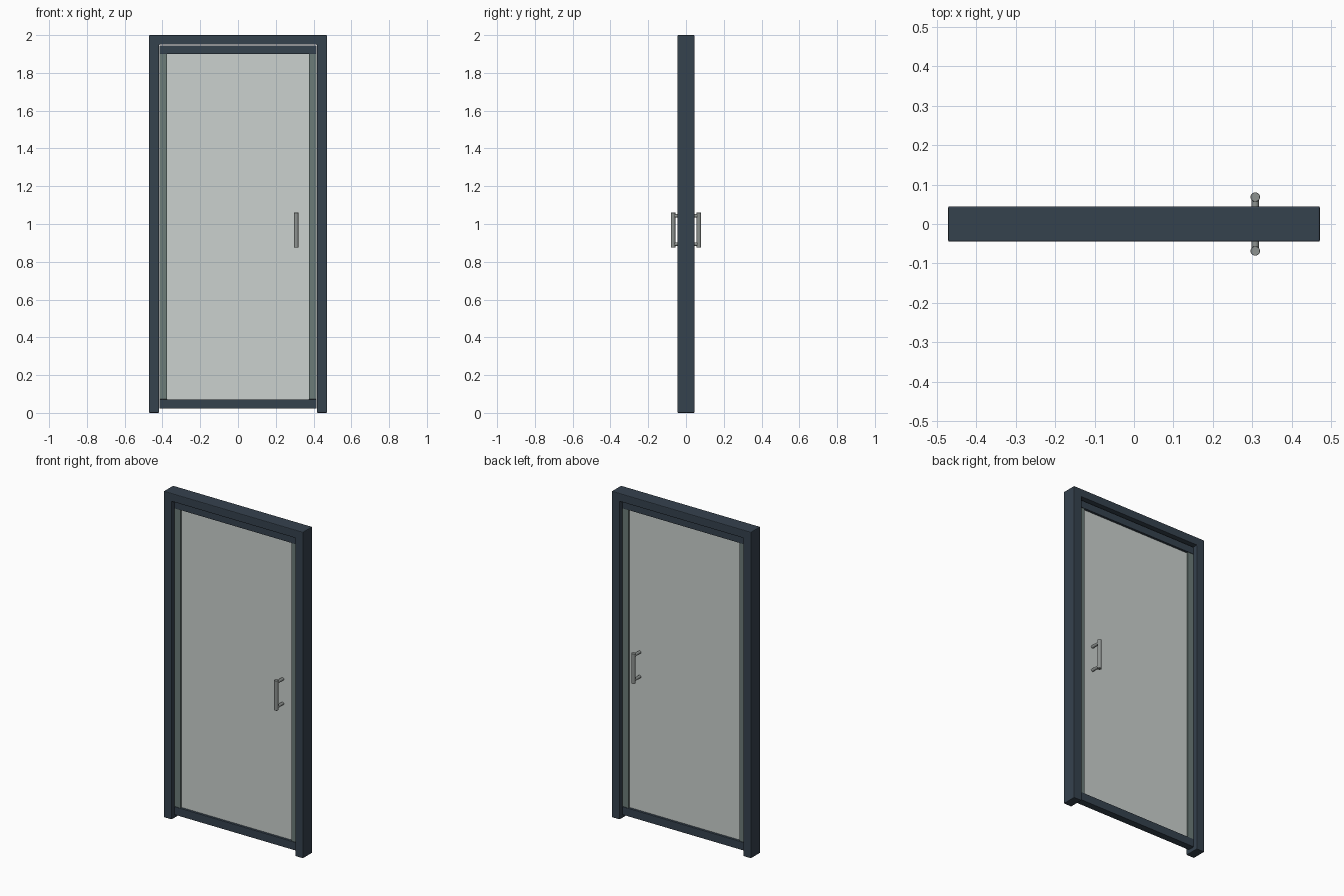
import bpy, bmesh, math

if "Cube" in bpy.data.objects:
    bpy.data.objects.remove(bpy.data.objects["Cube"])


def material(name, rgba):
    m = bpy.data.materials.new(name)
    m.diffuse_color = rgba
    m.use_nodes = True
    m.node_tree.nodes["Principled BSDF"].inputs["Base Color"].default_value = m.diffuse_color
    return m


DARK = material("dark_paint", (0.036, 0.054, 0.076, 1))
SEAL = material("grey_green_stile", (0.15, 0.20, 0.19, 1))
GLASS = material("pale_glass", (0.60, 0.64, 0.62, 0.5))
METAL = material("brushed_metal", (0.27, 0.29, 0.28, 1))


def finish(obj, mat, bevel=0.0):
    obj.data.materials.append(mat)
    if bevel:
        mod = obj.modifiers.new("edge_bevel", 'BEVEL')
        mod.width = bevel
        mod.segments = 2
        mod.limit_method = 'ANGLE'
    return obj


def prism(name, outline, y0, y1, mat, bevel=0.0):
    """Extrude an x-z outline between two y positions."""
    bm = bmesh.new()
    face = bm.faces.new([bm.verts.new((x, y0, z)) for x, z in outline])
    ext = bmesh.ops.extrude_face_region(bm, geom=[face])
    for v in ext["geom"]:
        if isinstance(v, bmesh.types.BMVert):
            v.co.y = y1
    bmesh.ops.recalc_face_normals(bm, faces=bm.faces)
    mesh = bpy.data.meshes.new(name)
    bm.to_mesh(mesh)
    bm.free()
    obj = bpy.data.objects.new(name, mesh)
    bpy.context.collection.objects.link(obj)
    return finish(obj, mat, bevel)


def panel(name, x0, x1, z0, z1, half_y, mat, bevel=0.0):
    return prism(name, [(x0, z0), (x1, z0), (x1, z1), (x0, z1)], -half_y, half_y, mat, bevel)


def rod(name, centre, radius, length, rot, mat, bevel=0.0):
    bpy.ops.mesh.primitive_cylinder_add(vertices=24, radius=radius, depth=length,
                                        location=centre, rotation=rot)
    obj = bpy.context.object
    obj.name = name
    bpy.ops.object.shade_smooth_by_angle(angle=math.radians(40))
    return finish(obj, mat, bevel)


# Door frame: two jambs and head in one U-shaped piece
W, w = 0.472, 0.418
prism("door_frame", [(-W, 0), (-W, 2), (W, 2), (W, 0), (w, 0), (w, 1.95), (-w, 1.95), (-w, 0)],
      -0.045, 0.045, DARK, 0.004)

# Door leaf: rails, stiles and glass
L = 0.416
panel("top_rail", -L, L, 1.90, 1.945, 0.022, DARK, 0.002)
panel("bottom_rail", -L, L, 0.022, 0.072, 0.022, DARK, 0.002)
for label, s in (("left", -1), ("right", 1)):
    a, b = sorted((s * 0.376, s * L))
    panel(label + "_stile", a, b, 0.072, 1.90, 0.02, SEAL, 0.001)
panel("glass_pane", -0.38, 0.38, 0.068, 1.904, 0.008, GLASS)

# Pull handles on both sides
HX = 0.308
for label, s in (("front", -1), ("back", 1)):
    rod(label + "_handle_bar", (HX, s * 0.0685, 0.968), 0.012, 0.184, (0, 0, 0), METAL, 0.001)
    for pos, z in (("upper", 1.043), ("lower", 0.893)):
        rod(f"{label}_{pos}_handle_post", (HX, s * 0.0375, z), 0.009, 0.062,
            (math.pi / 2, 0, 0), METAL)
